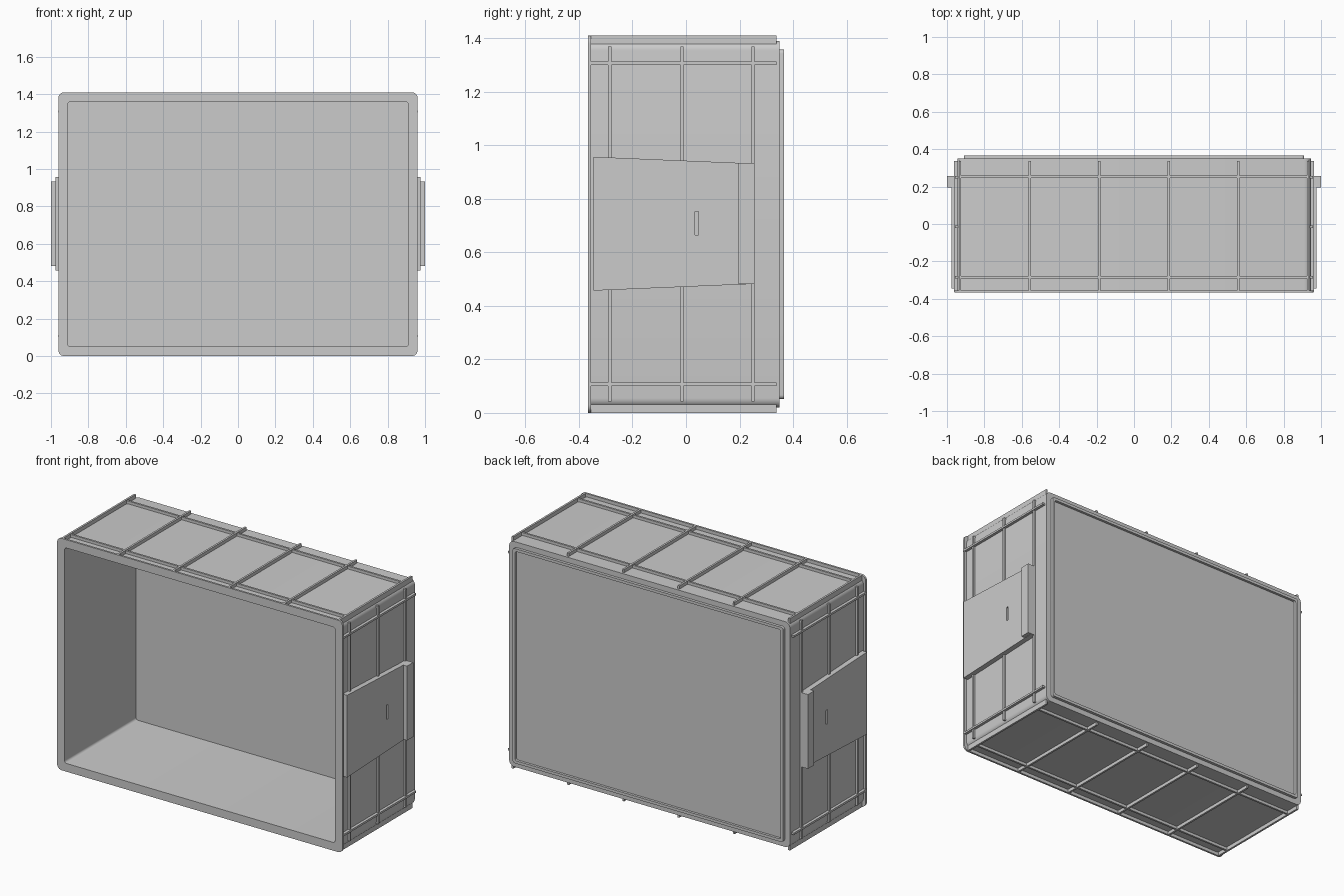
import bpy, bmesh, math

if "Cube" in bpy.data.objects:
    bpy.data.objects.remove(bpy.data.objects["Cube"])

H = 1.41          # overall height
ZC = H / 2        # mid height


def finish(name, bm, smooth=False):
    bmesh.ops.recalc_face_normals(bm, faces=bm.faces)
    me = bpy.data.meshes.new(name)
    bm.to_mesh(me)
    bm.free()
    ob = bpy.data.objects.new(name, me)
    bpy.context.collection.objects.link(ob)
    if smooth:
        bpy.ops.object.select_all(action='DESELECT')
        bpy.context.view_layer.objects.active = ob
        ob.select_set(True)
        bpy.ops.object.shade_smooth_by_angle(angle=math.radians(30))
    return ob


def ring(bm, hx, hz, r, y, seg=6):
    """Rounded rectangle loop in the XZ plane."""
    vs = []
    for q, (sx, sz) in enumerate([(1, 1), (-1, 1), (-1, -1), (1, -1)]):
        for i in range(seg + 1):
            a = math.pi / 2 * (q + i / seg)
            vs.append(bm.verts.new((sx * (hx - r) + r * math.cos(a), y,
                                    ZC + sz * (hz - r) + r * math.sin(a))))
    return vs


def loft(name, sections):
    bm = bmesh.new()
    loops = [ring(bm, *s) for s in sections]
    for a, b in zip(loops, loops[1:]):
        for i in range(len(a)):
            j = (i + 1) % len(a)
            bm.faces.new((a[i], a[j], b[j], b[i]))
    bm.faces.new(loops[0])
    bm.faces.new(loops[-1])
    return finish(name, bm, True)


def add_box(bm, x0, x1, y0, y1, z0, z1):
    vs = bmesh.ops.create_cube(bm, size=1)['verts']
    for v in vs:
        v.co = (x1 if v.co.x > 0 else x0, y1 if v.co.y > 0 else y0, z1 if v.co.z > 0 else z0)


def mirror_x(ob):
    ob.modifiers.new("mirror", 'MIRROR').use_axis = (True, False, False)


# Open box: inside back -> opening -> front flange -> outer wall -> back ridge -> recessed back
loft("box_shell", [
    (0.91, 0.655, 0.015, 0.32),
    (0.91, 0.655, 0.015, -0.367),
    (0.96, ZC, 0.03, -0.367),
    (0.96, ZC, 0.03, -0.355),
    (0.945, 0.685, 0.035, -0.355),
    (0.945, 0.685, 0.035, 0.35),
    (0.91, 0.653, 0.015, 0.35),
    (0.91, 0.653, 0.015, 0.367),
    (0.893, 0.636, 0.01, 0.367),
    (0.893, 0.636, 0.01, 0.352),
])

W = 0.006  # half rib width

# Ribs on top and underside
for name, z0, z1 in [("top_ribs", 1.372, H), ("bottom_ribs", 0, 0.038)]:
    bm = bmesh.new()
    for i in range(6):
        x = -0.93 + 0.372 * i
        add_box(bm, x - W, x + W, -0.36, 0.338, z0, z1)
    for y in (-0.285, 0.253):
        add_box(bm, -0.93, 0.93, y - W, y + W, z0 + 0.003, z1 - 0.003)
    finish(name, bm)

# Ribs on both sides
bm = bmesh.new()
for y in (-0.285, -0.015, 0.25):
    add_box(bm, 0.93, 0.957, y - W, y + W, 0.043, 1.37)
for z in (0.107, 1.307):
    add_box(bm, 0.93, 0.962, -0.36, 0.338, z - W, z + W)
mirror_x(finish("side_ribs", bm))

# Tapered side plate with a recessed slot
bm = bmesh.new()
outline = [(-0.345, 0.457), (0.253, 0.482), (0.253, 0.932), (-0.345, 0.957)]
f = bm.faces.new([bm.verts.new((0.93, y, z)) for y, z in outline])
ext = bmesh.ops.extrude_face_region(bm, geom=[f])['geom']
for v in ext:
    if isinstance(v, bmesh.types.BMVert):
        v.co.x = 0.976
plate = finish("side_plate", bm)

bm = bmesh.new()
add_box(bm, 0.962, 1.05, 0.034, 0.047, 0.665, 0.752)
cutter = finish("slot_cutter", bm)
cutter.hide_render = True
cutter.hide_viewport = True
cut = plate.modifiers.new("slot", 'BOOLEAN')
cut.operation = 'DIFFERENCE'
cut.object = cutter
cut.solver = 'EXACT'
mirror_x(plate)

# Raised grip bar at the back end of each plate
bm = bmesh.new()
add_box(bm, 0.94, 1.0, 0.196, 0.256, 0.482, 0.934)
mirror_x(finish("grip_bar", bm))
